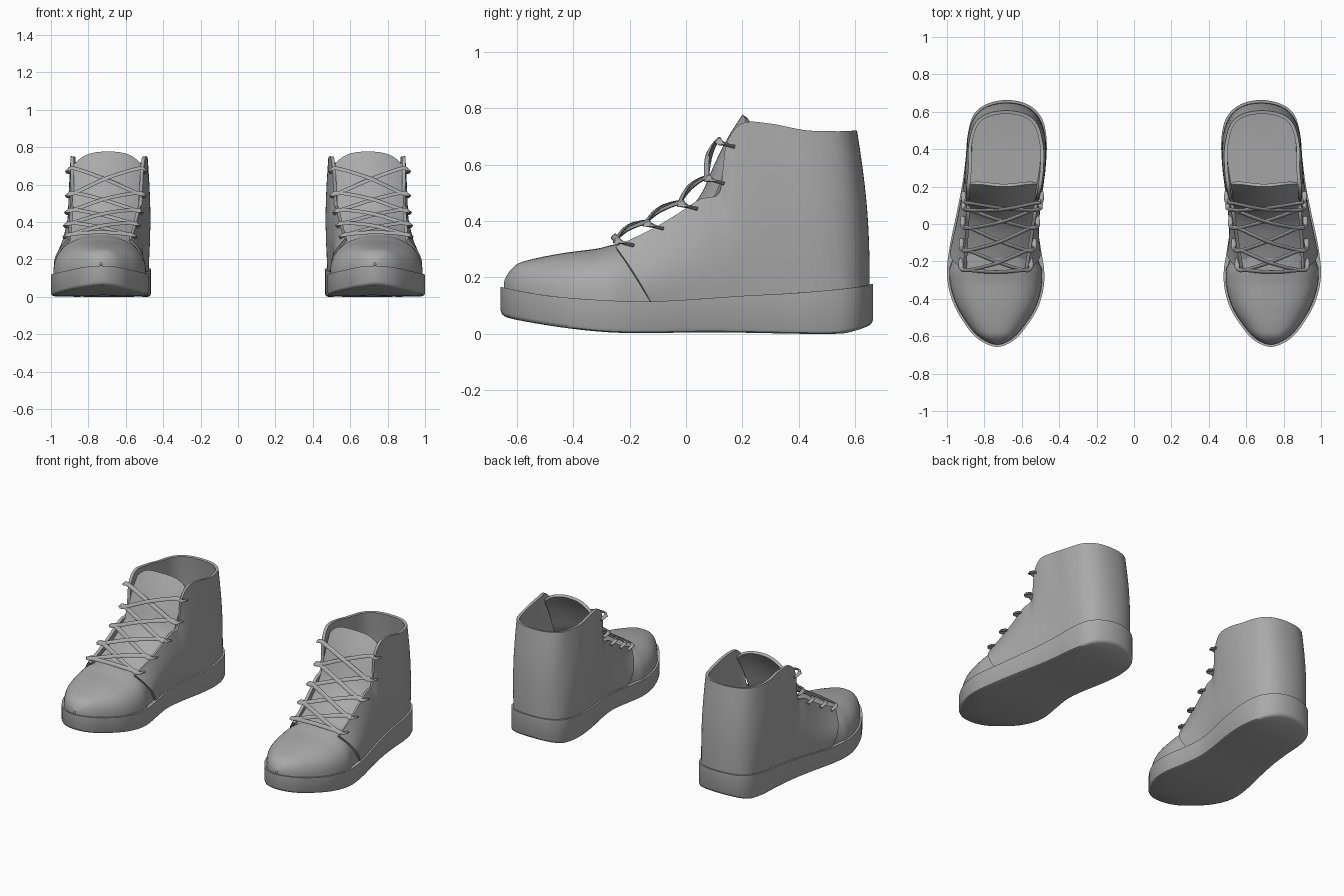
import bpy, bmesh, math
from mathutils import Vector

cube = bpy.data.objects.get("Cube")
if cube:
    bpy.data.objects.remove(cube, do_unlink=True)

grey = bpy.data.materials.new("plain grey")
grey.use_nodes = True
grey.diffuse_color = (0.4, 0.4, 0.4, 1)
grey.node_tree.nodes["Principled BSDF"].inputs["Base Color"].default_value = (0.4, 0.4, 0.4, 1)


def spline(points, steps, closed=False):
    """Smooth curve through the points."""
    p = [Vector(q) for q in points]
    n = len(p)
    pick = (lambda i: p[i % n]) if closed else (lambda i: p[max(0, min(n - 1, i))])
    out = []
    for i in range(n if closed else n - 1):
        a, b, c, d = (pick(i + k) for k in (-1, 0, 1, 2))
        for s in range(steps):
            t = s / steps
            out.append(b + (c - a) * t / 2 + (a * 2 - b * 5 + c * 4 - d) * t * t / 2
                       + (b * 3 - a - c * 3 + d) * t ** 3 / 2)
    return out if closed else out + [p[-1]]


def resample(path, count):
    """Evenly spaced points along a path."""
    dist = [0]
    for a, b in zip(path, path[1:]):
        dist.append(dist[-1] + (b - a).length)
    out, j = [], 0
    for i in range(count):
        d = dist[-1] * i / (count - 1)
        while j < len(path) - 2 and dist[j + 1] < d:
            j += 1
        out.append(path[j].lerp(path[j + 1], (d - dist[j]) / max(dist[j + 1] - dist[j], 1e-9)))
    return out


def profile(points):
    """Height as a function of y."""
    c = spline(points, 8)

    def height(y):
        for a, b in zip(c, c[1:]):
            if y <= b.x:
                return a.y + (b.y - a.y) * max(0, (y - a.x) / (b.x - a.x))
        return c[-1].y
    return height


def build(name, grids, ring=False, thickness=0):
    """Skin grids of points, thicken inward and mirror to make the pair."""
    bm = bmesh.new()
    for rows in grids:
        v = [[bm.verts.new(p) for p in row] for row in rows]
        n = len(v[0])
        for a, b in zip(v, v[1:]):
            for i in range(n if ring else n - 1):
                j = (i + 1) % n
                bm.faces.new((a[i], a[j], b[j], b[i]))
        if ring:
            bm.faces.new(v[0])
            bm.faces.new(v[-1])
    bmesh.ops.remove_doubles(bm, verts=bm.verts, dist=1e-5)
    if ring:
        bmesh.ops.recalc_face_normals(bm, faces=bm.faces)
    mesh = bpy.data.meshes.new(name)
    bm.to_mesh(mesh)
    bm.free()
    mesh.materials.append(grey)
    ob = bpy.data.objects.new(name, mesh)
    bpy.context.collection.objects.link(ob)
    bpy.ops.object.select_all(action='DESELECT')
    ob.select_set(True)
    bpy.context.view_layer.objects.active = ob
    if thickness:
        m = ob.modifiers.new("thickness", 'SOLIDIFY')
        m.thickness, m.offset = thickness, -1
        bpy.ops.object.modifier_apply(modifier=m.name)
    m = ob.modifiers.new("pair", 'MIRROR')
    m.use_mirror_merge = False
    bpy.ops.object.modifier_apply(modifier=m.name)
    bpy.ops.object.shade_smooth_by_angle(angle=math.radians(40))


# Footprint, from the outer instep round the heel and back round the toe
STEPS = 5
foot = spline([(.985, -.12), (.95, .05), (.92, .2), (.9, .35), (.89, .47), (.86, .58), (.79, .64),
               (.68, .663), (.57, .64), (.495, .57), (.467, .45), (.475, .3), (.505, .12), (.515, 0),
               (.5, -.12), (.48, -.25), (.485, -.35), (.515, -.45), (.57, -.54), (.64, -.62),
               (.735, -.657), (.84, -.61), (.92, -.51), (.975, -.4), (1, -.27)], STEPS, True)
sole_top = profile([(-.66, .167), (-.5, .137), (-.3, .12), (-.1, .116), (.2, .135), (.4, .146), (.6, .165), (.67, .18)])
sole_low = profile([(-.66, .07), (-.6, .05), (-.4, .018), (-.2, .003), (.1, .006), (.5, 0), (.6, .012), (.67, .04)])


def inset(loop, d):
    out = []
    for i, p in enumerate(loop):
        t = (loop[(i + 1) % len(loop)] - loop[i - 1]).normalized()
        out.append(p - Vector((t.y, -t.x)) * d)
    return out


# Sole with insole and rounded lower edge
def lift(loop, height, dz=0):
    return [Vector((p.x, p.y, height(p.y) + dz)) for p in loop]


mid = Vector((.71, 0))
rows = [lift([mid.lerp(p, f) for p in foot], sole_top) for f in (.05, .35, .65, .9)]
rows += [lift(foot, sole_top), lift(foot, sole_low, .014), lift(inset(foot, .005), sole_low, .004)]
rows += [lift([mid.lerp(p, f) for p in inset(foot, .015)], sole_low) for f in (1, .75, .5, .25, .05)]
build("soles", [rows], ring=True)

# Toe cap, arched sections along the foot
upper_foot = inset(foot, .012)


def span(y):
    xs = []
    for i, b in enumerate(upper_foot):
        a = upper_foot[i - 1]
        if (a.y - y) * (b.y - y) <= 0 and a.y != b.y:
            xs.append(a.x + (b.x - a.x) * (y - a.y) / (b.y - a.y))
    return min(xs), max(xs)


toe_top = profile([(-.648, .165), (-.64, .197), (-.615, .233), (-.575, .257), (-.45, .284), (-.31, .303),
                   (-.25, .318), (-.1, .34)])
tip = min(p.y for p in upper_foot) + .0005
rows = []
for r in range(30):
    y = tip + (-.1 - tip) * (r / 29) ** 2
    x0, x1 = span(y)
    c, w = (x0 + x1) / 2, (x1 - x0) / 2 - (.01 if y > -.22 else 0)
    base, row = sole_top(y) - .006, []
    for k in range(33):
        a = math.pi * (1 - k / 32)
        ca, sa = math.cos(a), max(0, math.sin(a))
        row.append((c + math.copysign(abs(ca) ** .8, ca) * w, y, base + (toe_top(y) - base) * sa ** .8))
    rows.append(row)
build("toe_caps", [rows])


# Side and heel wall, from the footprint up to the throat and collar
def centre(y):
    return max(.685, .74 - .1 * (y + .25))


edge = [(.17, -.25, .31), (.178, -.12, .372), (.183, -.02, .432), (.187, .05, .478), (.19, .115, .495),
        (.192, .13, .58), (.195, .145, .68), (.2, .2, .747), (.201, .3, .745), (.2, .42, .722),
        (.168, .535, .718), (.1, .59, .72)]
collar = [(centre(y) + w, y, z) for w, y, z in edge] + [(.685, .606, .72)]
collar += [(centre(y) - w, y, z) for w, y, z in reversed(edge)]
N = 141
top = resample(spline(collar, 8), N)
low = resample(lift(upper_foot[:14 * STEPS + 1], sole_top, -.008), N)
rows = []
for r in range(13):
    v, row = r / 12, []
    for i in range(N):
        t = low[min(i + 1, N - 1)] - low[max(i - 1, 0)]
        out = Vector((t.y, -t.x, 0)).normalized()
        swell = .013 + .025 * abs(2 * i / (N - 1) - 1) ** 4
        row.append(low[i].lerp(top[i], v) + out * swell * math.sin(math.pi * v))
    rows.append(row)
build("ankle_walls", [rows], thickness=.018)

# Tongue, a curved strip with a rounded top
slope = resample(spline([(0, -.27, .29), (0, -.12, .358), (0, -.02, .418), (0, .05, .49), (0, .1, .6),
                         (0, .145, .69), (0, .2, .778)], 8), 60)
rows = []
for r in range(31):
    row = []
    for k in range(17):
        s = k / 8 - 1
        f = r / 30 * (1 - .07 * s ** 4) * 58.9
        p = slope[int(f)].lerp(slope[int(f) + 1], f % 1)
        t = slope[int(f) + 1] - slope[int(f)]
        n = Vector((0, -t.z, t.y)).normalized()
        row.append(p + Vector((centre(p.y) + s * .178, 0, 0)) - n * .045 * s * s)
    rows.append(row)
build("tongues", [rows], thickness=.018)

# Laces, flat ribbons crossing between the eyelet rows
eyelets = [(.172, -.235, .325), (.18, -.13, .385), (.185, -.01, .455), (.19, .085, .545), (.194, .122, .675)]
normal = Vector((0, -.72, .69))


def ribbon(i, j, side, raise_mid):
    ends = []
    for (w, y, z), s in ((eyelets[i], side), (eyelets[j], -side)):
        ends.append((Vector((centre(y) + s * w, y, z)), Vector((s, 0, 0))))
    (a, da), (b, db) = ends
    tuck = Vector((0, .05, -.012))
    path = resample(spline([a + da * .012 + tuck, a + da * .014 + normal * .004, a - da * .025 + normal * .016,
                            a.lerp(b, .5) + normal * raise_mid, b - db * .025 + normal * .016,
                            b + db * .014 + normal * .004, b + db * .012 + tuck], 6), 34)
    rings = []
    for k, p in enumerate(path):
        t = (path[min(k + 1, 33)] - path[max(k - 1, 0)]).normalized()
        flat = t.cross(normal).normalized()
        thick = flat.cross(t)
        rings.append([p + flat * .013 * math.cos(q * math.pi / 4) + thick * .006 * math.sin(q * math.pi / 4)
                      for q in range(8)])
    return rings


laces = [ribbon(0, 0, 1, .03)]
for i in range(4):
    laces += [ribbon(i, i + 1, 1, .036), ribbon(i, i + 1, -1, .026)]
build("laces", laces, ring=True)
